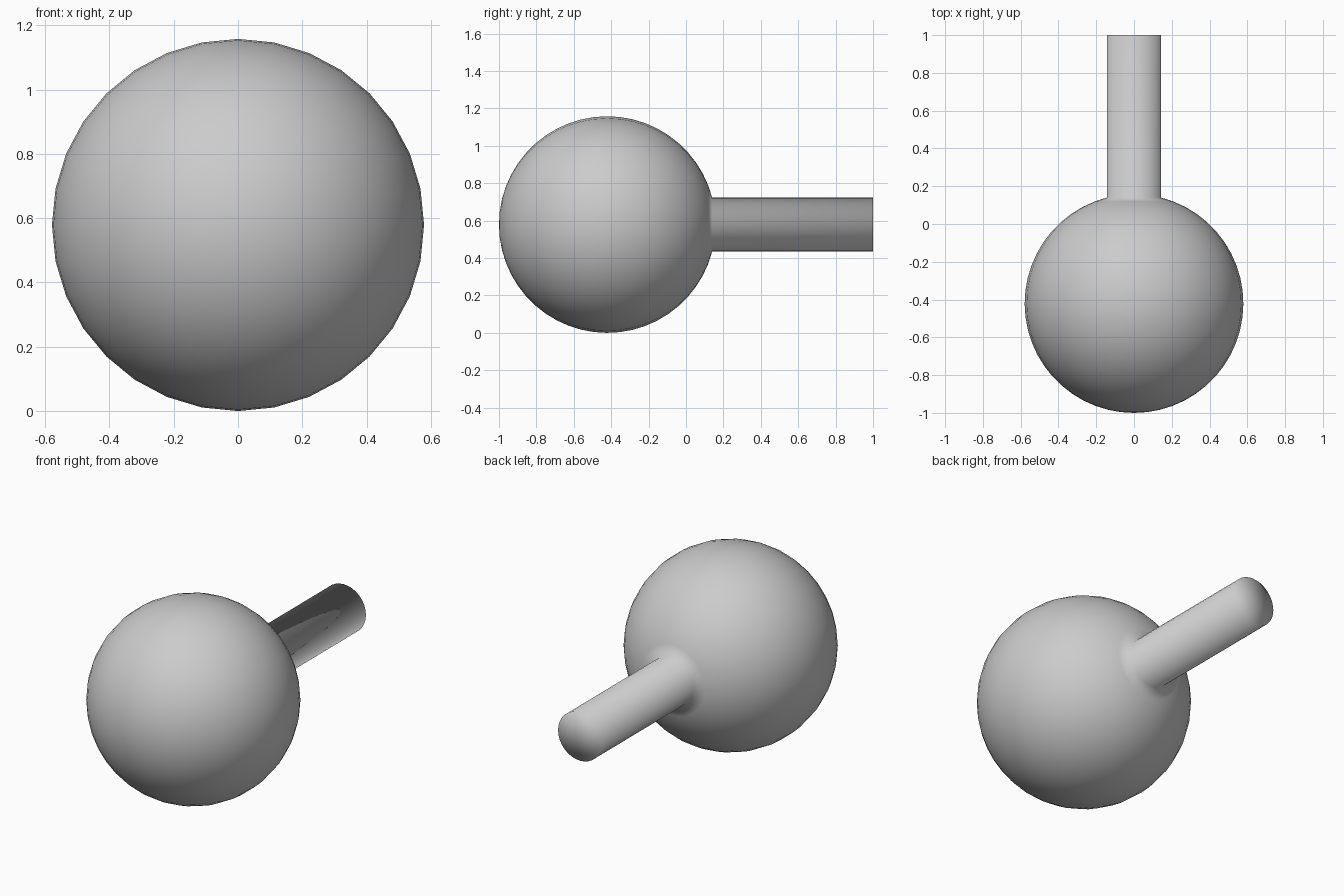
import bpy, bmesh
from math import sin, cos, pi, radians

if "Cube" in bpy.data.objects:
    bpy.data.objects.remove(bpy.data.objects["Cube"])

R = 0.579          # ball radius
CY, CZ = -0.421, 0.579
SEG, RINGS = 32, 24
neck_r = 0.144     # handle radius


def lathe(name, profile, segments):
    """Revolve (radius, y) points about the horizontal y axis, closing both ends with a fan."""
    bm = bmesh.new()
    start = bm.verts.new((0, profile[0][1], CZ))
    end = bm.verts.new((0, profile[-1][1], CZ))
    rings = [[bm.verts.new((r * cos(2 * pi * i / segments), y, CZ + r * sin(2 * pi * i / segments)))
              for i in range(segments)] for r, y in profile[1:-1]]
    for i in range(segments):
        j = (i + 1) % segments
        bm.faces.new((start, rings[0][i], rings[0][j]))
        bm.faces.new((end, rings[-1][j], rings[-1][i]))
        for a, b in zip(rings, rings[1:]):
            bm.faces.new((a[i], b[i], b[j], a[j]))
    bmesh.ops.recalc_face_normals(bm, faces=bm.faces)
    for f in bm.faces:
        f.smooth = True
    mesh = bpy.data.meshes.new(name)
    bm.to_mesh(mesh)
    bm.free()
    obj = bpy.data.objects.new(name, mesh)
    bpy.context.collection.objects.link(obj)
    return obj


# Ball from the front pole to the neck ring, then the handle drawn out of the back
neck_angle = radians(180 - 14.4)
profile = [(R * sin(neck_angle * k / RINGS), CY - R * cos(neck_angle * k / RINGS))
           for k in range(RINGS + 1)]
profile[-1] = (neck_r, profile[-1][1])
profile += [(neck_r, 1.0), (0, 1.0)]
lathe("ball_with_handle", profile, SEG)
